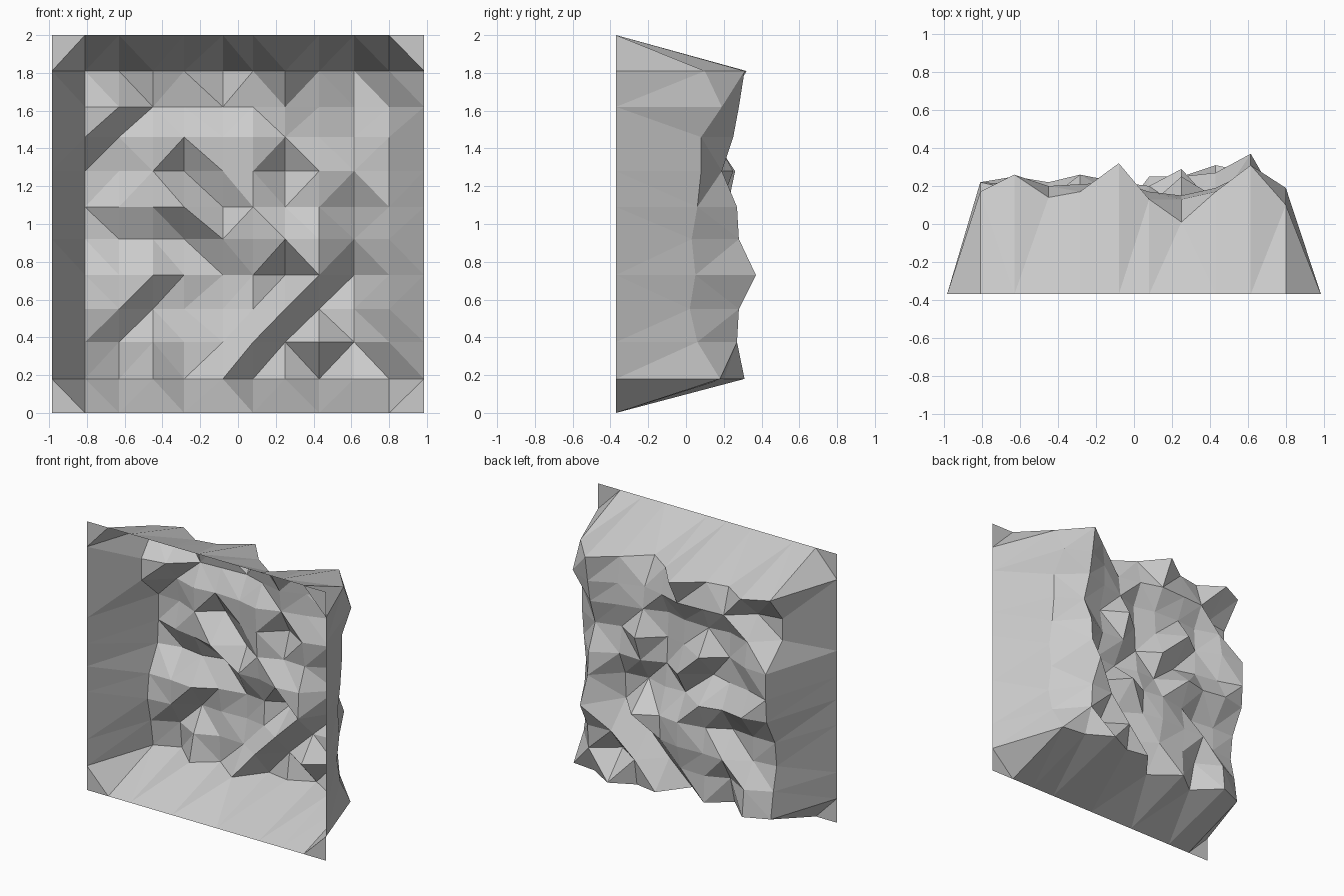
import bpy, bmesh

# Grid lines of the open, rough rock hollow
XS = [-.985, -.81, -.63, -.45, -.285, -.08, .08, .25, .43, .615, .80, .985]
ZS = [0, .18, .375, .55, .73, .92, 1.09, 1.28, 1.46, 1.62, 1.81, 2.0]
RIM = -0.37

# Depth of the inner 10 x 10 points in hundredths, top row first
DEPTH = [
    "17 26 14 17 32 13  1 17 31 10",
    " 2  5 20 21 22 17 13 19 28 19",
    " 2 18 12 14 13  9 15 19 25  8",
    "22 21 13 26 14 10 25 14 19  8",
    "22 16 13  8 22 11 18 17 27  6",
    "21 25 22 26 12 13  8 10 28  3",
    "11 11  9 18 22 20 29  9 37  5",
    " 9 11 22 21 22 19  8 27 28  2",
    "13 22 12 19 18  8 25 13 27  6",
    "16 24  7 20  4 25 22 31 20 18",
]
rows = [[int(v) / 100 for v in line.split()] for line in reversed(DEPTH)]


def depth(i, j):
    inside = 0 < i < 11 and 0 < j < 11
    return rows[j - 1][i - 1] if inside else RIM


# Displaced sheet, each cell split along its shorter diagonal
bm = bmesh.new()
grid = [[bm.verts.new((x, depth(i, j), z)) for i, x in enumerate(XS)]
        for j, z in enumerate(ZS)]
for j in range(11):
    for i in range(11):
        bm.faces.new((grid[j][i], grid[j][i + 1],
                      grid[j + 1][i + 1], grid[j + 1][i]))
bmesh.ops.triangulate(bm, faces=bm.faces[:], quad_method='SHORT_EDGE')

mesh = bpy.data.meshes.new("rock_hollow")
bm.to_mesh(mesh)
bm.free()
bpy.context.collection.objects.link(bpy.data.objects.new("rock_hollow", mesh))
